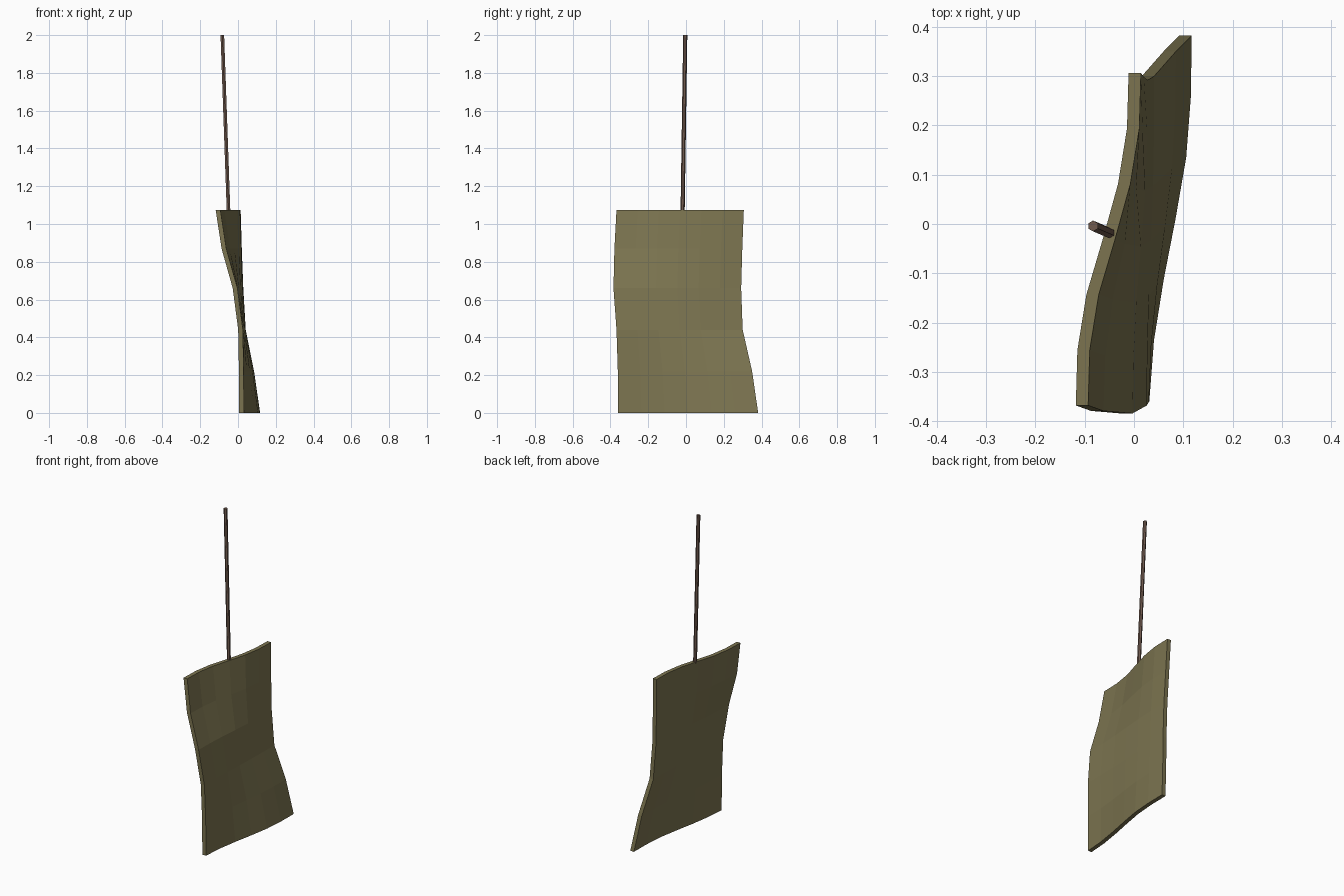
import bpy, bmesh
from mathutils import Vector

if "Cube" in bpy.data.objects:
    bpy.data.objects.remove(bpy.data.objects["Cube"])


def material(name, rgb):
    m = bpy.data.materials.new(name)
    m.diffuse_color = (*rgb, 1)
    m.use_nodes = True
    m.node_tree.nodes["Principled BSDF"].inputs["Base Color"].default_value = m.diffuse_color
    return m


def finish(bm, name, mat):
    bmesh.ops.recalc_face_normals(bm, faces=bm.faces)
    me = bpy.data.meshes.new(name)
    bm.to_mesh(me)
    bm.free()
    me.materials.append(mat)
    ob = bpy.data.objects.new(name, me)
    bpy.context.collection.objects.link(ob)
    return ob


# Hanging sheet: side-edge rows (z, left x, left y, right x, right y), x on the -x face
THICK = 0.025
rows = [(0.0, 0.006, -0.36, 0.092, 0.382),
        (0.22, 0.005, -0.361, 0.060, 0.350),
        (0.44, 0.001, -0.368, 0.016, 0.300),
        (0.66, -0.028, -0.384, 0.003, 0.292),
        (0.87, -0.087, -0.379, -0.005, 0.298),
        (1.073, -0.118, -0.368, -0.011, 0.306)]
# S-shaped ripple across the width, bottom and top
ripple_low = [0, 0.11, 0.34, 0.62, 0.87, 0.98, 1]
ripple_top = [0, 0.03, 0.20, 0.51, 0.80, 0.97, 1]

bm = bmesh.new()
grid = []
for z, xl, yl, xr, yr in rows:
    line = []
    for i in range(7):
        k = z / 1.073
        s = ripple_low[i] * (1 - k) + ripple_top[i] * k
        line.append(bm.verts.new((xl + (xr - xl) * s, yl + (yr - yl) * i / 6, z)))
    grid.append(line)
for a, b in zip(grid, grid[1:]):
    for i in range(6):
        bm.faces.new((a[i], a[i + 1], b[i + 1], b[i]))
# Thickness: copy the surface to +x and close the rim
ext = bmesh.ops.extrude_face_region(bm, geom=bm.faces[:], use_keep_orig=True)
bmesh.ops.translate(bm, vec=(THICK, 0, 0),
                    verts=[g for g in ext["geom"] if isinstance(g, bmesh.types.BMVert)])
finish(bm, "hanging_sheet", material("olive_cloth", (0.2, 0.175, 0.08)))

# Thin six-sided rod holding the sheet
top, bottom = Vector((-0.083, -0.004, 2.0)), Vector((-0.05, -0.018, 1.065))
bm = bmesh.new()
bmesh.ops.create_cone(bm, cap_ends=True, segments=6, radius1=0.011, radius2=0.011, depth=1)
for v in bm.verts:
    end = top if v.co.z > 0 else bottom
    v.co = end + Vector((v.co.x, v.co.y, 0))
finish(bm, "hanging_rod", material("brown_rod", (0.16, 0.10, 0.075)))
